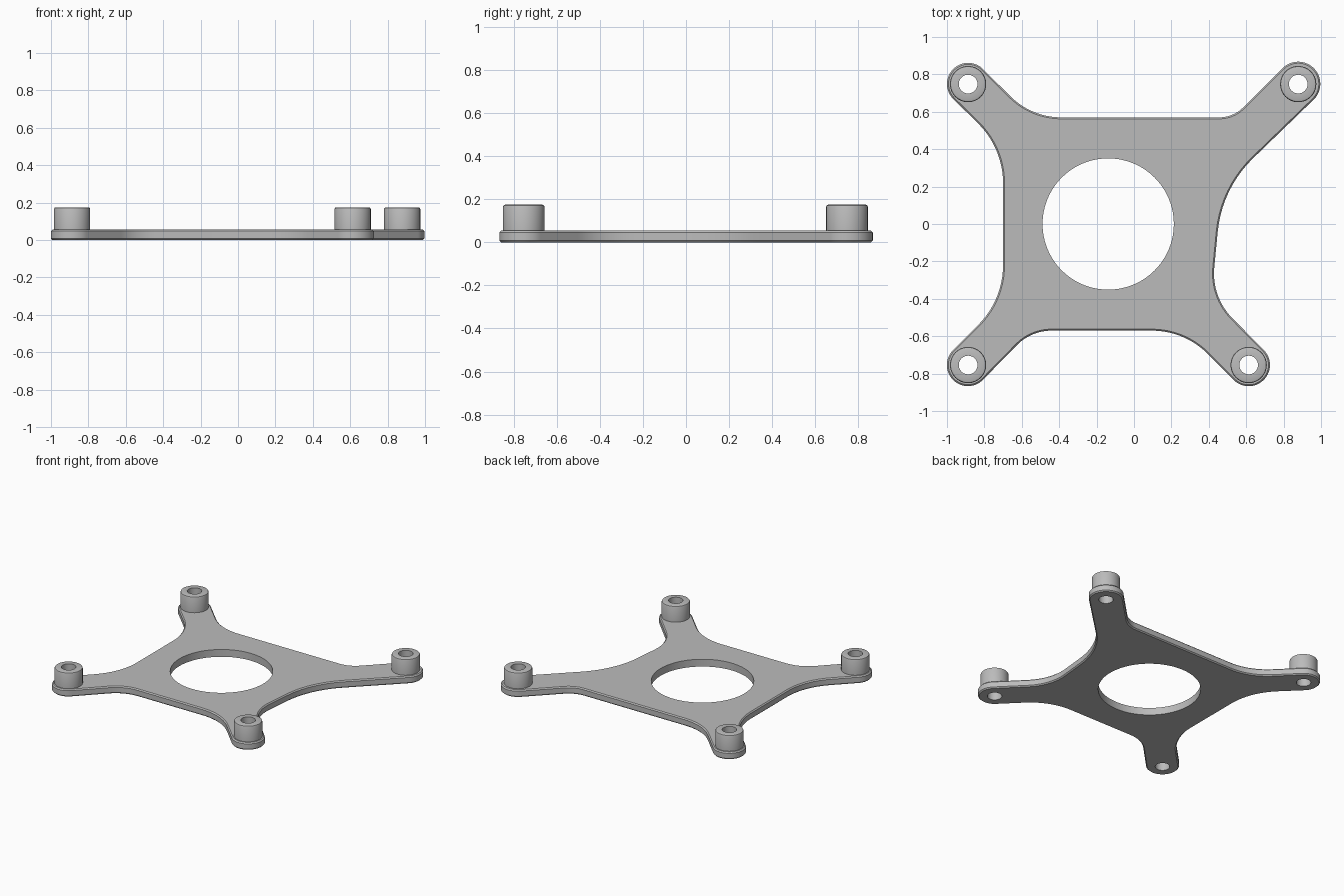
import bpy, bmesh, math
from mathutils import Vector

cube = bpy.data.objects.get("Cube")
if cube:
    bpy.data.objects.remove(cube, do_unlink=True)

PLATE_TOP, BOSS_TOP = 0.055, 0.175
BOSS_R, BORE_R, EDGE = 0.097, 0.05, 0.008

grey = bpy.data.materials.new("light_grey")
grey.use_nodes = True
grey.diffuse_color = (0.5, 0.5, 0.5, 1)
grey.node_tree.nodes["Principled BSDF"].inputs["Base Color"].default_value = (0.5, 0.5, 0.5, 1)

# Lug centres and end radii
lugs = {
    "back_right": (-0.887, 0.748, 0.113),
    "front_right": (-0.887, -0.754, 0.113),
    "front_left": (0.613, -0.754, 0.113),
    "back_left": (0.878, 0.748, 0.119),
}


def circle(cx, cy, r, n):
    return [Vector((cx + r * math.cos(2 * math.pi * i / n),
                    cy + r * math.sin(2 * math.pi * i / n))) for i in range(n)]


def fillet(corners):
    """Round each (x, y, radius) corner of a closed polygon."""
    points = []
    for i, (x, y, r) in enumerate(corners):
        p = Vector((x, y))
        a = (Vector(corners[i - 1][:2]) - p).normalized()
        b = (Vector(corners[(i + 1) % len(corners)][:2]) - p).normalized()
        half = a.angle(b) / 2
        centre = p + (a + b).normalized() * r / math.sin(half)
        start = p + a * r / math.tan(half) - centre
        turn = math.pi - 2 * half
        if a.x * b.y - a.y * b.x > 0:      # reflex corner turns the other way
            turn = -turn
        steps = max(8, round(abs(turn) / math.radians(4)))
        for k in range(steps + 1):
            t = turn * k / steps
            points.append(centre + Vector((start.x * math.cos(t) - start.y * math.sin(t),
                                           start.x * math.sin(t) + start.y * math.cos(t))))
    return points


def lug_end(name, sx, sy):
    """Two corners whose fillets make a round arm end, in x then y order."""
    x, y, r = lugs[name]
    d = r * math.sqrt(2)
    return [(x + sx * d, y, r * 0.99), (x, y + sy * d, r * 0.99)]


def inset(points, d):
    out = []
    for i, p in enumerate(points):
        t = (points[(i + 1) % len(points)] - points[i - 1]).normalized()
        out.append(p + Vector((-t.y, t.x)) * d)
    return out


def add_loop(bm, points, z):
    return [bm.verts.new((p.x, p.y, z)) for p in points]


def join_loops(bm, low, high):
    for i in range(len(low)):
        bm.faces.new((low[i - 1], low[i], high[i], high[i - 1]))


def finish(bm, name):
    bmesh.ops.recalc_face_normals(bm, faces=bm.faces[:])
    mesh = bpy.data.meshes.new(name)
    bm.to_mesh(mesh)
    bm.free()
    mesh.materials.append(grey)
    obj = bpy.data.objects.new(name, mesh)
    bpy.context.collection.objects.link(obj)
    bpy.ops.object.select_all(action='DESELECT')
    obj.select_set(True)
    bpy.context.view_layer.objects.active = obj
    bpy.ops.object.shade_smooth_by_angle(angle=math.radians(30))
    return obj


# Plate outline, counter-clockwise from the front edge
corners = [(-0.55, -0.57, 0.26), (0.27, -0.57, 0.42)]
corners += lug_end("front_left", 1, -1)[::-1]
corners += [(0.414, -0.39, 0.34), (0.47, 0.19, 0.63)]
corners += lug_end("back_left", 1, 1)
corners += [(0.53, 0.57, 0.18), (-0.548, 0.57, 0.387)]
corners += lug_end("back_right", -1, 1)[::-1]
corners += [(-0.70, 0.406, 0.45), (-0.70, -0.406, 0.45)]
corners += lug_end("front_right", -1, -1)
outline = fillet(corners)

# Plate with softened rim, large centre opening and four bores
bm = bmesh.new()
rim = [add_loop(bm, inset(outline, d), z) for d, z in
       ((EDGE, 0), (0, EDGE), (0, PLATE_TOP - EDGE), (EDGE, PLATE_TOP))]
for low, high in zip(rim, rim[1:]):
    join_loops(bm, low, high)
bottom, top = [rim[0]], [rim[-1]]
holes = [circle(-0.138, 0, 0.351, 96)]
holes += [circle(x, y, BORE_R, 32) for x, y, r in lugs.values()]
for hole in holes:
    bottom.append(add_loop(bm, hole, 0))
    top.append(add_loop(bm, hole, PLATE_TOP))
    join_loops(bm, bottom[-1], top[-1])
for loops in (bottom, top):
    edges = [bm.edges.get((loop[i - 1], loop[i])) for loop in loops for i in range(len(loop))]
    bmesh.ops.triangle_fill(bm, use_beauty=True, use_dissolve=False, edges=edges)
finish(bm, "mounting_plate")

# Hollow standoffs on the four lugs
profile = [(BORE_R, PLATE_TOP), (BOSS_R, PLATE_TOP), (BOSS_R, BOSS_TOP - 0.01),
           (BOSS_R - 0.003, BOSS_TOP - 0.003), (BOSS_R - 0.01, BOSS_TOP), (BORE_R, BOSS_TOP)]
for name, (x, y, r) in lugs.items():
    bm = bmesh.new()
    rings = [add_loop(bm, circle(x, y, radius, 32), z) for radius, z in profile]
    for i in range(len(rings)):
        join_loops(bm, rings[i - 1], rings[i])
    finish(bm, name + "_standoff")
